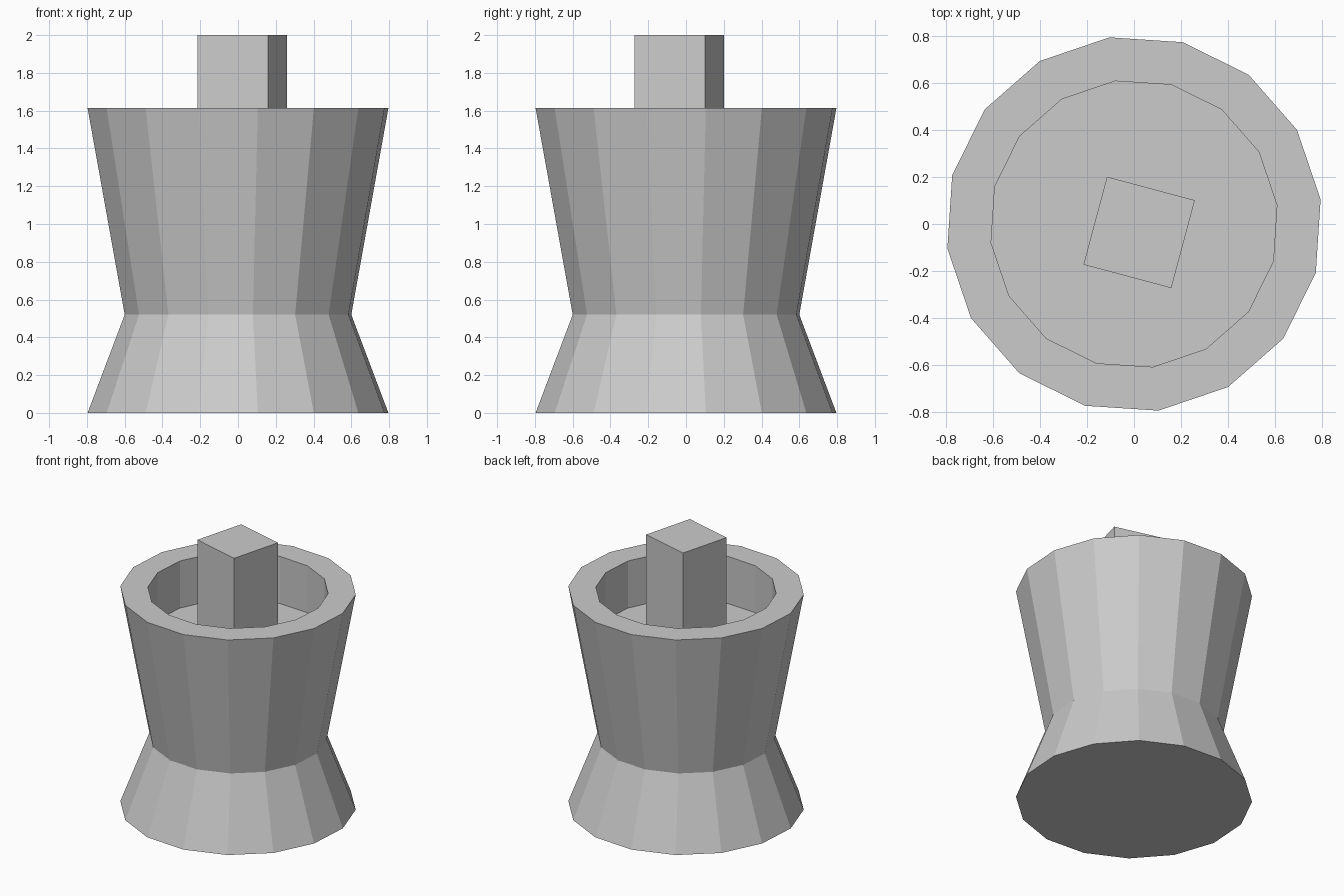
import bpy
import bmesh
from math import radians, cos, sin, tau

if "Cube" in bpy.data.objects:
    bpy.data.objects.remove(bpy.data.objects["Cube"], do_unlink=True)

SIDES = 16
TURN = radians(-15)
RIM_Z, FLOOR_Z, TOP_Z = 1.613, 1.26, 2.0

# Single plain grey
grey = bpy.data.materials.new("plain_grey")
grey.use_nodes = True
colour = (0.6, 0.6, 0.6, 1)
grey.diffuse_color = colour
grey.node_tree.nodes["Principled BSDF"].inputs["Base Color"].default_value = colour


def finish(name, bm):
    bmesh.ops.recalc_face_normals(bm, faces=bm.faces)
    mesh = bpy.data.meshes.new(name)
    bm.to_mesh(mesh)
    bm.free()
    mesh.materials.append(grey)
    obj = bpy.data.objects.new(name, mesh)
    bpy.context.collection.objects.link(obj)
    return obj


def lathe(name, profile):
    """Closed faceted solid from (radius, height) rings, capped at both ends."""
    bm = bmesh.new()
    rings = [[bm.verts.new((r * cos(TURN + tau * i / SIDES),
                            r * sin(TURN + tau * i / SIDES), z))
              for i in range(SIDES)] for r, z in profile]
    for a, b in zip(rings, rings[1:]):
        for i in range(SIDES):
            j = (i + 1) % SIDES
            bm.faces.new((a[i], a[j], b[j], b[i]))
    bm.faces.new(rings[0])
    bm.faces.new(rings[-1])
    return finish(name, bm)


# Waisted body with a recess in the top
lathe("waisted_body", [(0.803, 0), (0.605, 0.52), (0.803, RIM_Z),
                       (0.615, RIM_Z), (0.615, FLOOR_Z)])

# Square post standing on the recess floor
bm = bmesh.new()
bmesh.ops.create_cube(bm, size=1)
post = finish("square_post", bm)
post.scale = (0.388, 0.388, TOP_Z - FLOOR_Z)
post.location = (0.022, -0.036, (TOP_Z + FLOOR_Z) / 2)
post.rotation_euler.z = TURN
